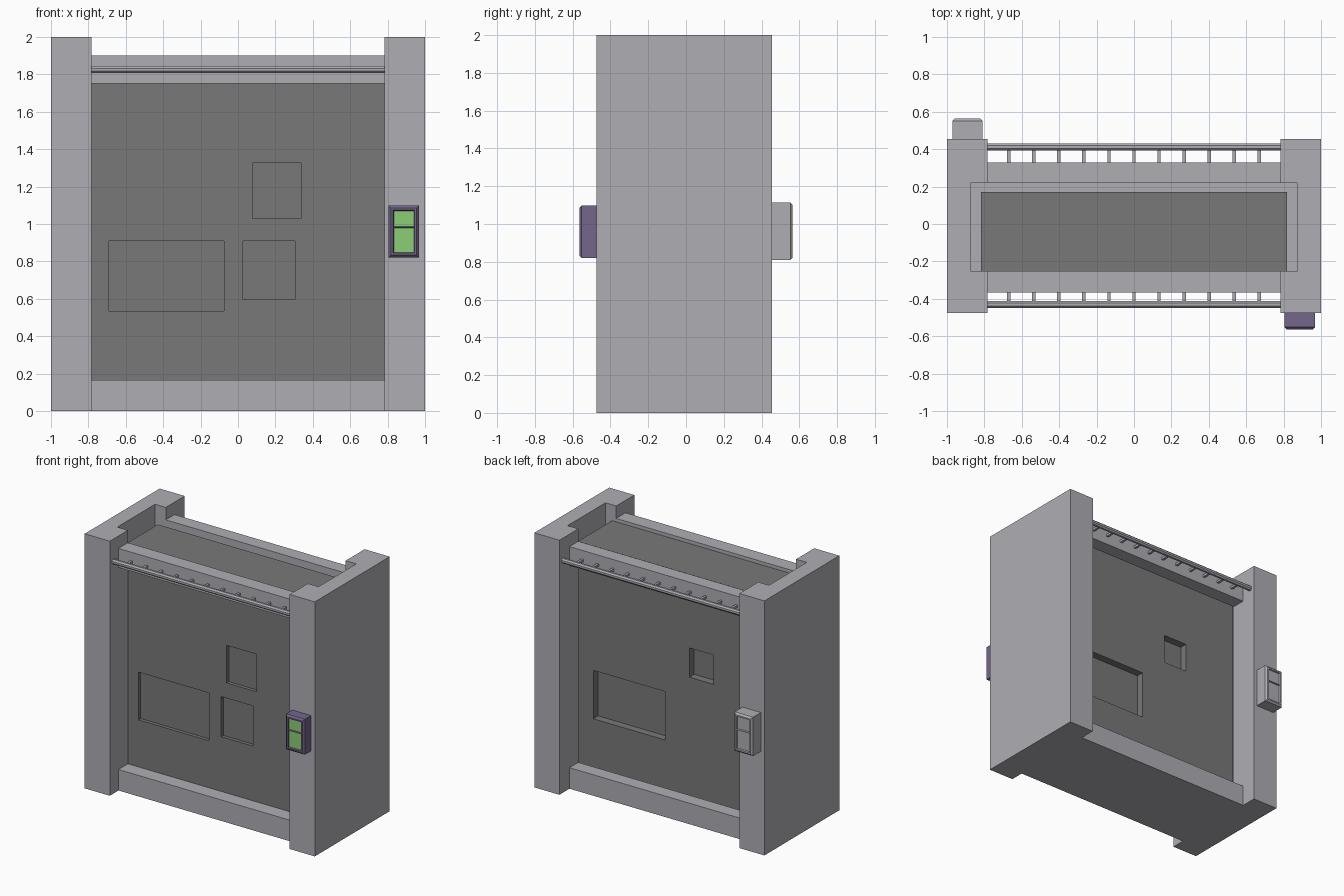
import bpy, bmesh, math
from mathutils import Matrix, Vector

if "Cube" in bpy.data.objects:
    bpy.data.objects.remove(bpy.data.objects["Cube"], do_unlink=True)


def material(name, rgb):
    m = bpy.data.materials.new(name)
    m.use_nodes = True
    m.diffuse_color = (*rgb, 1)
    m.node_tree.nodes["Principled BSDF"].inputs["Base Color"].default_value = (*rgb, 1)
    return m


LIGHT = material("light grey", (0.43, 0.42, 0.455))
DARK = material("dark grey", (0.19, 0.19, 0.19))
PURPLE = material("purple", (0.175, 0.132, 0.26))
GREEN = material("green", (0.26, 0.61, 0.185))


def finish(name, bm, *mats):
    bmesh.ops.recalc_face_normals(bm, faces=bm.faces)
    me = bpy.data.meshes.new(name)
    bm.to_mesh(me)
    bm.free()
    for m in mats:
        me.materials.append(m)
    ob = bpy.data.objects.new(name, me)
    bpy.context.collection.objects.link(ob)
    return ob


def add_box(bm, x, y, z):
    """Add a box given (low, high) spans on each axis."""
    spans = (x, y, z)
    centre = Vector([(a + b) / 2 for a, b in spans])
    size = [b - a for a, b in spans]
    mat = Matrix.Translation(centre) @ Matrix.Diagonal((*size, 1))
    bmesh.ops.create_cube(bm, size=1, matrix=mat)


def box(name, x, y, z, mat):
    bm = bmesh.new()
    add_box(bm, x, y, z)
    return finish(name, bm, mat)


# Main dimensions: the frame pocket is slightly larger than the core in it
INNER, POCKET = 0.782, 0.875
FRONT, BACK = -0.25, 0.22
CORE_BACK = 0.172
PILLAR_FRONT, PILLAR_BACK = -0.475, 0.455
FLOOR = 0.02

# C-shaped side pillars, open toward the core
for side, label in ((1, "left"), (-1, "right")):
    outline = [(1, PILLAR_FRONT), (1, PILLAR_BACK), (INNER, PILLAR_BACK), (INNER, BACK),
               (POCKET, BACK), (POCKET, FRONT), (INNER, FRONT), (INNER, PILLAR_FRONT)]
    bm = bmesh.new()
    face = bm.faces.new([bm.verts.new((side * x, y, 0)) for x, y in outline])
    up = bmesh.ops.extrude_face_region(bm, geom=[face])["geom"]
    bmesh.ops.translate(bm, vec=(0, 0, 2),
                        verts=[v for v in up if isinstance(v, bmesh.types.BMVert)])
    finish(label + "_pillar", bm, LIGHT)

# Dark core with shallow window recesses on both faces
core = box("core", (-0.817, 0.817), (FRONT, CORE_BACK), (FLOOR, 1.875), DARK)
front_windows = [((-0.69, -0.075), (0.535, 0.91)),
                 ((0.028, 0.305), (0.595, 0.91)),
                 ((0.077, 0.338), (1.03, 1.325))]
back_windows = [((0.06, 0.685), (0.515, 0.895)), ((-0.36, -0.15), (1.065, 1.295))]
bm = bmesh.new()
for x, z in front_windows:
    add_box(bm, x, (FRONT - 0.1, FRONT + 0.027), z)
for x, z in back_windows:
    add_box(bm, x, (CORE_BACK - 0.06, CORE_BACK + 0.1), z)
cutter = finish("window_cutter", bm, DARK)
cutter.hide_render = True
mod = core.modifiers.new("windows", "BOOLEAN")
mod.operation, mod.solver, mod.object = "DIFFERENCE", "EXACT", cutter
bpy.context.view_layer.update()
graph = bpy.context.evaluated_depsgraph_get()
cut_mesh = bpy.data.meshes.new_from_object(core.evaluated_get(graph))
core.modifiers.clear()
core.data = cut_mesh
bpy.data.objects.remove(cutter, do_unlink=True)

# Pocket floor under the core
box("floor", (-POCKET, POCKET), (FRONT, BACK), (0, FLOOR), LIGHT)

# Bottom and top beams, the top ones with a rail held on a row of pegs
RAIL_Z = 1.825
for label, inner, outer, rail_y in (("front", FRONT, -0.367, -0.43),
                                    ("back", BACK, 0.33, 0.411)):
    depth = sorted((inner, outer))
    box(label + "_bottom_beam", (-INNER, INNER), depth, (0, 0.165), LIGHT)
    box(label + "_top_beam", (-INNER, INNER), depth, (1.752, 1.902), LIGHT)

    bm = bmesh.new()
    turn = Matrix.Rotation(math.pi / 2, 4, "Y") @ Matrix.Rotation(math.pi / 8, 4, "Z")
    bmesh.ops.create_cone(bm, cap_ends=True, segments=8, radius1=0.02, radius2=0.02,
                          depth=2 * INNER,
                          matrix=Matrix.Translation((0, rail_y, RAIL_Z)) @ turn)
    finish(label + "_rail", bm, LIGHT)

    bm = bmesh.new()
    for i in range(-5, 6):
        x = i * 0.134
        add_box(bm, (x - 0.009, x + 0.009), sorted((outer, rail_y)),
                (RAIL_Z - 0.009, RAIL_Z + 0.009))
    finish(label + "_rail_pegs", bm, LIGHT)


def control_box(name, x, z, y_wall, y_face, case, button):
    """Chamfered case on a pillar with two recessed buttons."""
    out = 1 if y_face > y_wall else -1
    bm = bmesh.new()
    add_box(bm, x, sorted((y_wall, y_face)), z)

    def outer_face():
        return max(bm.faces, key=lambda f: f.calc_center_median().y * out)

    bmesh.ops.bevel(bm, geom=list(outer_face().edges), offset=0.013, segments=1,
                    affect="EDGES", profile=0.5)
    panel = outer_face()
    bmesh.ops.inset_region(bm, faces=[panel], thickness=0.016)

    # Split the panel into a tall lower and a short upper button, then sink both
    heights = [v.co.z for v in panel.verts]
    split = min(heights) + 0.6 * (max(heights) - min(heights))
    cut = bmesh.ops.bisect_plane(bm, geom=[panel, *panel.edges, *panel.verts],
                                 plane_co=(0, 0, split), plane_no=(0, 0, 1))
    seam = next(e for e in cut["geom_cut"] if isinstance(e, bmesh.types.BMEdge))
    buttons = list(seam.link_faces)
    bm.normal_update()
    bmesh.ops.inset_individual(bm, faces=buttons, thickness=0.005, depth=-0.01)
    for f in buttons:
        f.material_index = 1
    finish(name, bm, case, button)


control_box("front_control_box", (0.805, 0.968), (0.82, 1.098),
            PILLAR_FRONT, -0.565, PURPLE, GREEN)
control_box("back_control_box", (-0.97, -0.81), (0.81, 1.115),
            PILLAR_BACK, 0.565, LIGHT, LIGHT)
